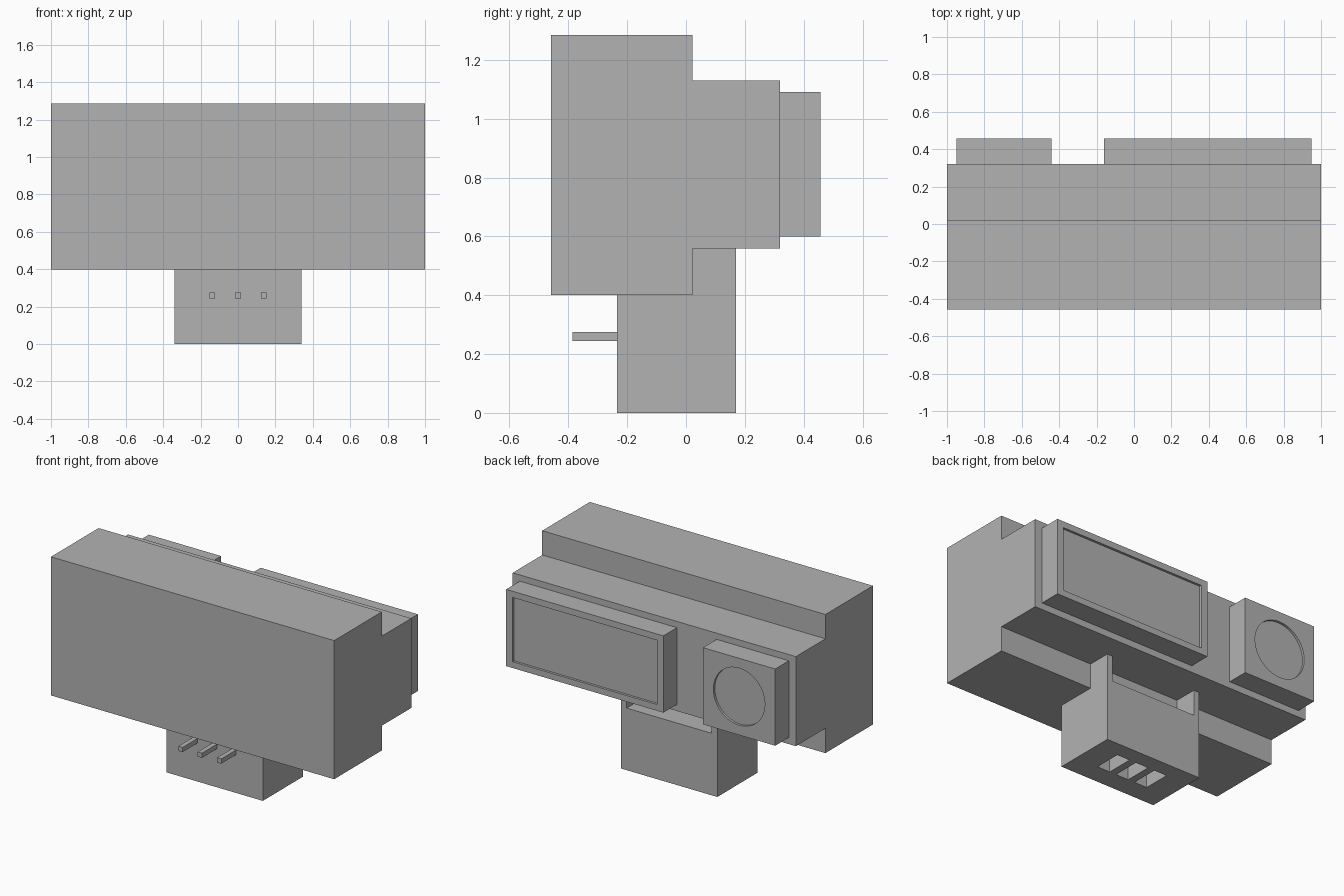
import bpy
import bmesh
from math import radians
from mathutils import Matrix

if "Cube" in bpy.data.objects:
    bpy.data.objects.remove(bpy.data.objects["Cube"], do_unlink=True)

# One plain grey for everything
grey = bpy.data.materials.new("plain_grey")
grey.use_nodes = True
colour = (0.45, 0.45, 0.45, 1)
grey.diffuse_color = colour
grey.node_tree.nodes["Principled BSDF"].inputs["Base Color"].default_value = colour


def finish(name, bm):
    bmesh.ops.recalc_face_normals(bm, faces=bm.faces)
    mesh = bpy.data.meshes.new(name)
    bm.to_mesh(mesh)
    bm.free()
    mesh.materials.append(grey)
    obj = bpy.data.objects.new(name, mesh)
    bpy.context.collection.objects.link(obj)
    return obj


def box(name, xs, ys, zs):
    bm = bmesh.new()
    spans = (xs, ys, zs)
    centre = [(a + b) / 2 for a, b in spans]
    size = [b - a for a, b in spans]
    bmesh.ops.create_cube(bm, size=1, matrix=Matrix.Translation(centre) @ Matrix.Diagonal((*size, 1)))
    return finish(name, bm)


def extrude_profile(name, points, half_width):
    """Extrude a side outline (y, z) across the width."""
    bm = bmesh.new()
    face = bm.faces.new([bm.verts.new((-half_width, y, z)) for y, z in points])
    new = bmesh.ops.extrude_face_region(bm, geom=[face])["geom"]
    verts = [v for v in new if isinstance(v, bmesh.types.BMVert)]
    bmesh.ops.translate(bm, vec=(2 * half_width, 0, 0), verts=verts)
    return finish(name, bm)


def cut(obj, cutter):
    cutter.hide_render = True
    mod = obj.modifiers.new("cut", "BOOLEAN")
    mod.operation = "DIFFERENCE"
    mod.solver = "EXACT"
    mod.object = cutter
    bpy.context.view_layer.objects.active = obj
    bpy.ops.object.modifier_apply(modifier=mod.name)
    bpy.data.objects.remove(cutter, do_unlink=True)


# Stepped main housing
extrude_profile("housing", [(-0.458, 0.4), (0.022, 0.4), (0.022, 0.558), (0.32, 0.558),
                            (0.32, 1.13), (0.022, 1.13), (0.022, 1.285), (-0.458, 1.285)], 1.0)

# Connector block with a gap between its two rear posts
connector = extrude_profile("connector", [(-0.235, 0), (0.17, 0), (0.17, 0.558), (0.022, 0.558),
                                          (0.022, 0.4), (-0.235, 0.4)], 0.34)
cut(connector, box("gap_cutter", (-0.3, 0.3), (0.0, 0.3), (0.396, 0.7)))

# Sockets underneath, each with a pin at the front
for x in (-0.137, 0, 0.137):
    cut(connector, box("socket_cutter", (x - 0.045, x + 0.045), (-0.105, 0.07), (-0.1, 0.3)))
    box("pin", (x - 0.015, x + 0.015), (-0.385, -0.22), (0.245, 0.275))

# Lens blocks on the back
pad_y, pad_z = (0.31, 0.457), (0.6, 1.09)
wide = box("wide_lens_block", (-0.16, 0.95), pad_y, pad_z)
cut(wide, box("window_cutter", (-0.115, 0.905), (0.442, 0.6), (0.64, 1.05)))

square = box("square_lens_block", (-0.95, -0.44), pad_y, pad_z)
bm = bmesh.new()
bmesh.ops.create_cone(bm, cap_ends=True, segments=48, radius1=0.182, radius2=0.182, depth=0.2,
                      matrix=Matrix.Translation((-0.695, 0.542, 0.845)) @ Matrix.Rotation(radians(90), 4, "X"))
cut(square, finish("lens_cutter", bm))

# Smooth the round recess, keep edges sharp
bpy.ops.object.select_all(action="DESELECT")
square.select_set(True)
bpy.context.view_layer.objects.active = square
bpy.ops.object.shade_smooth_by_angle(angle=radians(30))
